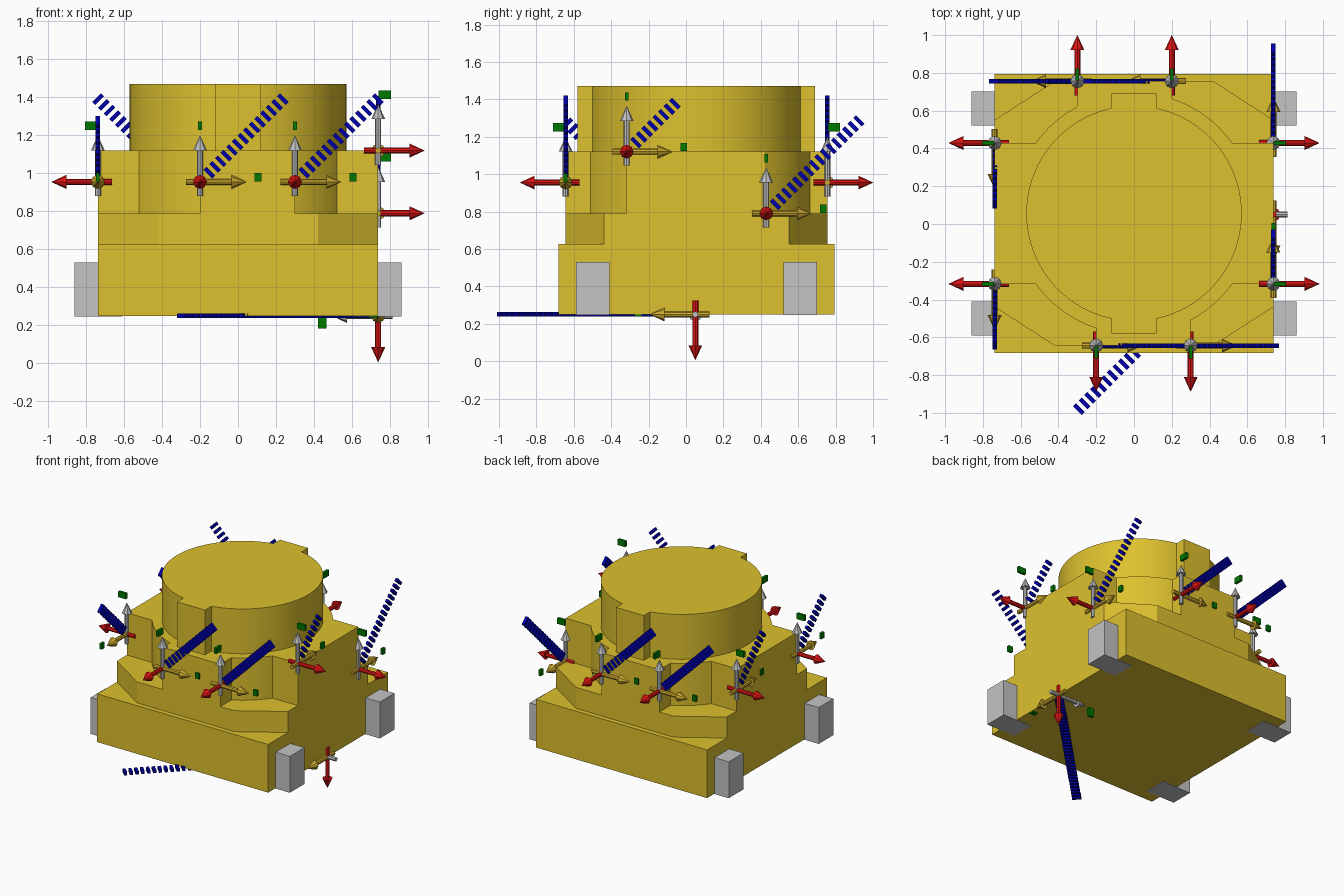
import bpy, bmesh, math
from mathutils import Matrix, Vector

if "Cube" in bpy.data.objects:
    bpy.data.objects.remove(bpy.data.objects["Cube"])

CY = 0.056  # body centre in y


def srgb(r, g, b):
    def lin(c):
        c /= 255
        return c / 12.92 if c <= 0.04045 else ((c + 0.055) / 1.055) ** 2.4
    return (lin(r), lin(g), lin(b), 1)


def material(name, rgb):
    m = bpy.data.materials.new(name)
    m.diffuse_color = srgb(*rgb)
    m.use_nodes = True
    m.node_tree.nodes["Principled BSDF"].inputs["Base Color"].default_value = m.diffuse_color
    return m


YELLOW = material("yellow", (221, 193, 46))
GREY = material("light grey", (196, 196, 196))
RED = material("red", (225, 20, 20))
GOLD = material("dull gold", (205, 170, 45))
SILVER = material("silver", (192, 192, 192))
BLUE = material("dark blue", (0, 0, 172))
GREEN = material("green", (0, 120, 0))


def finish(name, bm, mat, smooth=False):
    bmesh.ops.recalc_face_normals(bm, faces=bm.faces)
    me = bpy.data.meshes.new(name)
    bm.to_mesh(me)
    bm.free()
    me.materials.append(mat)
    ob = bpy.data.objects.new(name, me)
    bpy.context.collection.objects.link(ob)
    if smooth:
        bpy.ops.object.select_all(action='DESELECT')
        ob.select_set(True)
        bpy.context.view_layer.objects.active = ob
        bpy.ops.object.shade_smooth_by_angle(angle=math.radians(25))
    return ob


def box(bm, matrix, centre, size):
    bmesh.ops.create_cube(bm, size=1, matrix=matrix @ Matrix.Translation(centre)
                          @ Matrix.Diagonal((*size, 1)))


def arc(r, start, end, n=28):
    """Arc through the directions of two points, counter-clockwise."""
    a, b = (math.atan2(p[1], p[0]) for p in (start, end))
    return [(r * math.cos(a + (b - a) * i / n), r * math.sin(a + (b - a) * i / n))
            for i in range(n + 1)]


def prism(name, half, z0, z1, smooth=False):
    """Extrude a half outline completed by a half turn."""
    outline = half + [(-x, -y) for x, y in half]
    bm = bmesh.new()
    face = bm.faces.new([bm.verts.new((x, y + CY, z0)) for x, y in outline])
    ext = bmesh.ops.extrude_face_region(bm, geom=[face])
    bmesh.ops.translate(bm, vec=(0, 0, z1 - z0),
                        verts=[v for v in ext['geom'] if isinstance(v, bmesh.types.BMVert)])
    return finish(name, bm, YELLOW, smooth)


# Stacked body
W = 0.738
prism("base_block", [(W, -W), (W, W)], 0.25, 0.626)
prism("chamfered_tier", [(0.42, -0.70), (W, -0.495), (W, 0.495), (0.42, 0.70)], 0.626, 0.79)
R = 0.64
lobe = ([(0.3, -0.70)] + arc(R, (0.3, -0.565), (0.52, -0.373)) + [(W, -0.373), (W, 0.373)]
        + arc(R, (0.52, 0.373), (0.2, 0.608)) + [(0.2, 0.70)])
prism("notched_tier", lobe, 0.79, 1.12, True)
prism("top_drum", [(0.12, -0.635)] + arc(0.57, (0.12, -0.557), (0.12, 0.557), 60)
      + [(0.12, 0.635)], 1.12, 1.47, True)

# Side lugs, reaching in under the base
for sx in (-1, 1):
    for sy in (-1, 1):
        bm = bmesh.new()
        box(bm, Matrix(), (sx * 0.735, CY + sy * 0.555, 0.388), (0.25, 0.18, 0.284))
        finish("side_lug", bm, GREY)


def arrow(name, origin, direction, mat):
    """Pointer with a short tail behind its origin."""
    q = Vector(direction).to_track_quat('Z', 'Y').to_matrix().to_4x4()
    m = Matrix.Translation(origin) @ q
    bm = bmesh.new()
    bmesh.ops.create_cone(bm, cap_ends=True, segments=8, radius1=0.016, radius2=0.016,
                          depth=0.25, matrix=m @ Matrix.Translation((0, 0, 0.05)))
    bmesh.ops.create_cone(bm, cap_ends=True, segments=8, radius1=0.037, radius2=0,
                          depth=0.08, matrix=m @ Matrix.Translation((0, 0, 0.205)))
    finish(name, bm, mat)


def marker(origin, out, up, length):
    """Three pointers plus a diagonal row of plain tick marks."""
    out, up = Vector(out), Vector(up)
    side = up.cross(out)
    arrow("outward_arrow", origin, out, RED)
    arrow("side_arrow", origin, side, GOLD)
    arrow("up_arrow", origin, up, SILVER)
    frame = Matrix.Translation(origin) @ Matrix((side, up, out)).transposed().to_4x4()
    # Green end tabs, the upper one standing out from the wall
    bm = bmesh.new()
    box(bm, frame, (0, 0.295, 0.035), (0.02, 0.045, 0.065))
    box(bm, frame, (0.305, 0.025, 0), (0.035, 0.045, 0.02))
    finish("axis_end_tabs", bm, GREEN)
    # Blue diagonal ticks
    diagonal = frame @ Matrix.Rotation(math.radians(45), 4, 'Z')
    bm = bmesh.new()
    n = round((length - 0.05) / 0.042)
    for i in range(n):
        box(bm, diagonal, (0.07 + i * 0.042, 0, 0), (0.022, 0.065, 0.024))
    finish("tick_row", bm, BLUE)


# Markers on the four walls and under the base
Z = (0, 0, 1)
for x in (-0.2, 0.3):
    marker((x, CY - 0.70, 0.955), (0, -1, 0), Z, 0.65)
    marker((-x, CY + 0.70, 0.955), (0, 1, 0), Z, 0.65)
for y in (-0.373, 0.373):
    marker((-W, CY + y, 0.955), (-1, 0, 0), Z, 0.47)
marker((W, CY - 0.373, 1.12), (1, 0, 0), Z, 0.40)
marker((W, CY + 0.373, 0.79), (1, 0, 0), Z, 0.72)
marker((W, CY - 0.006, 0.25), (0, 0, -1), (-1, 0, 0), 1.46)
